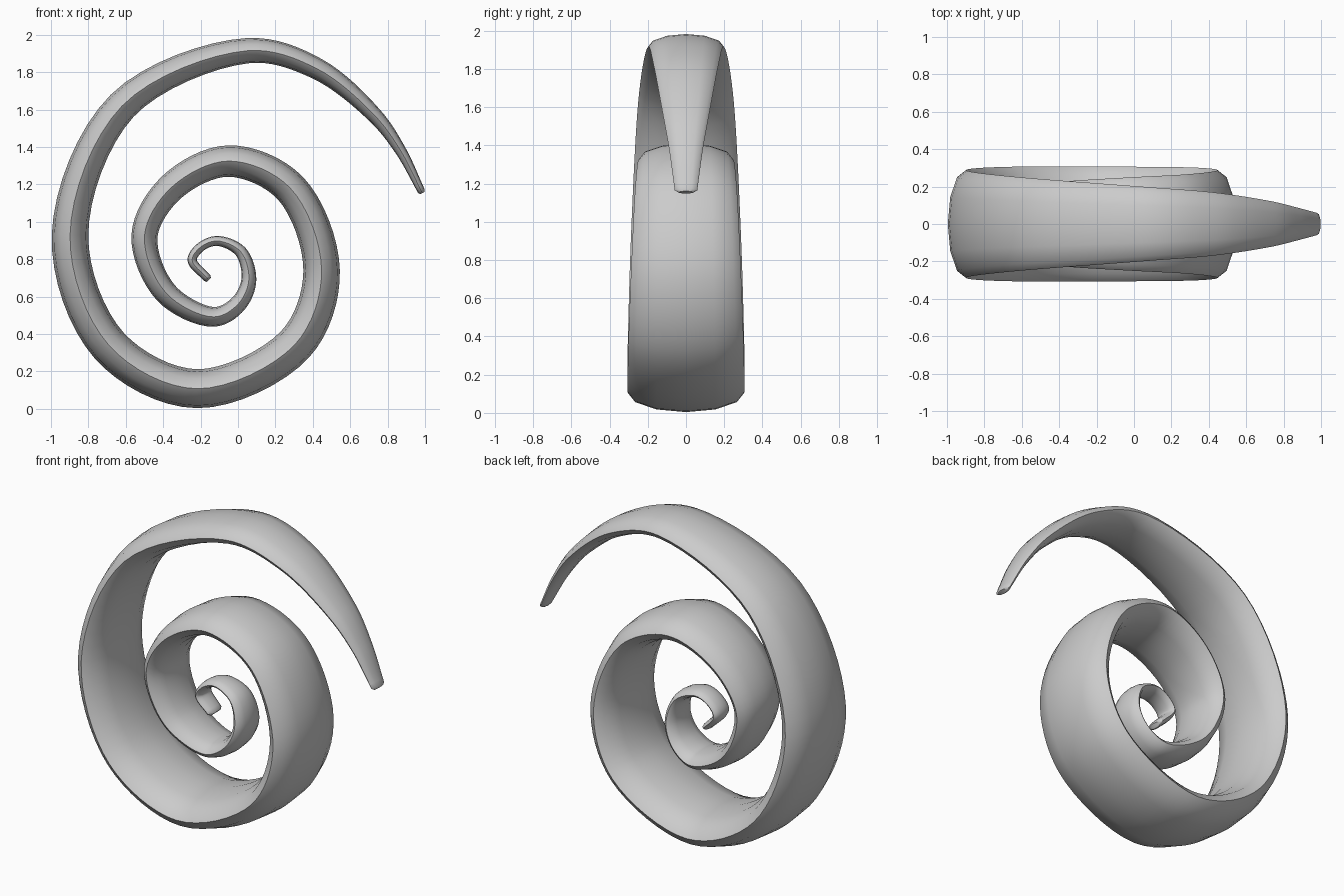
import bpy
import bmesh
import math
from mathutils import Vector

cube = bpy.data.objects.get("Cube")
if cube:
    bpy.data.objects.remove(cube, do_unlink=True)

SIDES = 12      # sides of the oval cross-section
STEPS = 8       # rings between neighbouring path points
FLATTEN = 2.95  # depth of the oval relative to its thickness

# Spiral centre line, inner end to outer tip: x, z, thickness
PATH = [
    (-.165, .70, .045), (-.245, .795, .05), (-.2, .865, .05),
    (-.11, .898, .053), (.015, .84, .065), (.058, .69, .08),
    (.0, .56, .092), (-.13, .492, .105), (-.385, .62, .125),
    (-.50, .925, .14), (-.355, 1.185, .155), (-.05, 1.325, .168),
    (.28, 1.18, .18), (.447, .74, .195), (.305, .345, .205),
    (-.22, .108, .208), (-.69, .34, .207), (-.898, .93, .195),
    (-.62, 1.62, .17), (.05, 1.915, .135), (.42, 1.82, .115),
    (.73, 1.57, .083), (.87, 1.38, .06), (.98, 1.165, .04),
]


def smooth_path(points):
    """Centripetal spline through the points, thickness included."""
    pts = [Vector(p) for p in points]
    pts = [2 * pts[0] - pts[1]] + pts + [2 * pts[-1] - pts[-2]]
    result = []
    for a, b, c, d in zip(pts, pts[1:], pts[2:], pts[3:]):
        t1 = math.sqrt((b - a).length)
        t2 = t1 + math.sqrt((c - b).length)
        t3 = t2 + math.sqrt((d - c).length)
        for i in range(STEPS):
            t = t1 + (t2 - t1) * i / STEPS
            ab = a.lerp(b, t / t1)
            bc = b.lerp(c, (t - t1) / (t2 - t1))
            cd = c.lerp(d, (t - t2) / (t3 - t2))
            result.append(ab.lerp(bc, t / t2).lerp(
                bc.lerp(cd, (t - t1) / (t3 - t1)), (t - t1) / (t2 - t1)))
    return result + [pts[-2]]


def add_ring(bm, centre, normal, half):
    ring = []
    for i in range(SIDES):
        angle = math.tau * i / SIDES
        offset = normal * math.cos(angle) * half
        offset.y = math.sin(angle) * half * FLATTEN
        ring.append(bm.verts.new(centre + offset))
    return ring


# Sweep the oval along the spiral
path = smooth_path(PATH)
bm = bmesh.new()
rings = []
last = len(path) - 1
for i, p in enumerate(path):
    step = path[min(i + 1, last)] - path[max(i - 1, 0)]
    tangent = Vector((step.x, 0, step.y)).normalized()
    normal = Vector((-tangent.z, 0, tangent.x))
    centre = Vector((p.x, 0, p.y))
    half = p.z / 2
    # rounded ends
    if i == 0:
        rings.append(add_ring(bm, centre - tangent * half * .6, normal, half * .7))
    rings.append(add_ring(bm, centre, normal, half))
    if i == last:
        rings.append(add_ring(bm, centre + tangent * half * .6, normal, half * .7))

for a, b in zip(rings, rings[1:]):
    for i in range(SIDES):
        j = (i + 1) % SIDES
        bm.faces.new((a[i], a[j], b[j], b[i]))
bm.faces.new(rings[0])
bm.faces.new(rings[-1])
bmesh.ops.recalc_face_normals(bm, faces=bm.faces)

mesh = bpy.data.meshes.new("spiral_ribbon")
bm.to_mesh(mesh)
bm.free()
ribbon = bpy.data.objects.new("spiral_ribbon", mesh)
bpy.context.collection.objects.link(ribbon)

# Plain grey finish
grey = bpy.data.materials.new("light_grey")
grey.use_nodes = True
colour = (.6, .6, .6, 1)
grey.diffuse_color = colour
grey.node_tree.nodes["Principled BSDF"].inputs["Base Color"].default_value = colour
mesh.materials.append(grey)

bpy.ops.object.select_all(action="DESELECT")
ribbon.select_set(True)
bpy.context.view_layer.objects.active = ribbon
bpy.ops.object.shade_smooth_by_angle(angle=math.radians(45))
